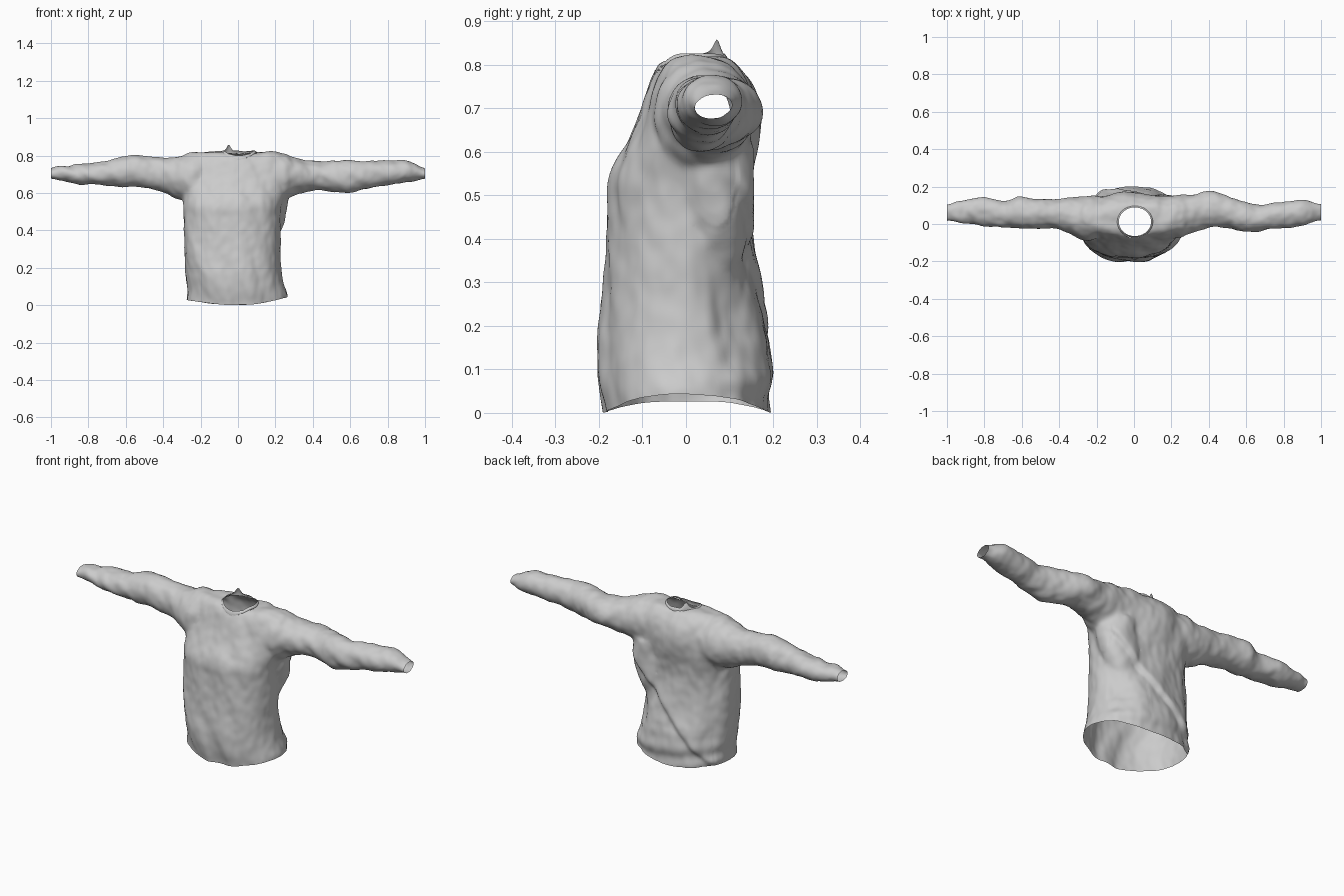
import bpy, bmesh, math
from mathutils import Vector, noise

if "Cube" in bpy.data.objects:
    bpy.data.objects.remove(bpy.data.objects["Cube"])

TAU = math.tau


def spow(v, e):
    return math.copysign(abs(v) ** e, v)


def refine(rings, steps=4):
    """Ease between the rings with a smooth curve through them."""
    out = []
    for i in range(len(rings) - 1):
        p, q = rings[i], rings[i + 1]
        o, r = rings[max(i - 1, 0)], rings[min(i + 2, len(rings) - 1)]
        for k in range(steps):
            t = k / steps
            ring = [p[0] + (q[0] - p[0]) * t]
            for j in range(1, 5):
                h = q[0] - p[0]
                m0 = (q[j] - o[j]) / (q[0] - o[0]) * h
                m1 = (r[j] - p[j]) / (r[0] - p[0]) * h
                ring.append((2*t**3 - 3*t**2 + 1) * p[j] + (t**3 - 2*t**2 + t) * m0
                            + (3*t**2 - 2*t**3) * q[j] + (t**3 - t**2) * m1)
            out.append(ring)
    return out + [rings[-1]]


def loft(bm, axis, rings, power=2.0, n=48):
    """Closed tube along an axis; ring = (position, min a, max a, min b, max b)."""
    loops = []
    for pos, a0, a1, b0, b1 in refine(rings):
        loop = []
        for i in range(n):
            t = TAU * i / n
            a = (a0 + a1) / 2 + (a1 - a0) / 2 * spow(math.cos(t), 2 / power)
            b = (b0 + b1) / 2 + (b1 - b0) / 2 * spow(math.sin(t), 2 / power)
            loop.append(bm.verts.new((pos, a, b) if axis == 'X' else (a, b, pos)))
        loops.append(loop)
    faces = []
    for p, q in zip(loops, loops[1:]):
        for i in range(n):
            j = (i + 1) % n
            faces.append(bm.faces.new((p[i], p[j], q[j], q[i])))
    faces.append(bm.faces.new(loops[0][::-1]))
    faces.append(bm.faces.new(loops[-1]))
    bmesh.ops.recalc_face_normals(bm, faces=faces)


def make_object(name, bm):
    me = bpy.data.meshes.new(name)
    bm.to_mesh(me)
    bm.free()
    ob = bpy.data.objects.new(name, me)
    bpy.context.collection.objects.link(ob)
    return ob


bm = bmesh.new()
# Torso
loft(bm, 'Z', [(-.04, -.27, .26, -.178, .182), (.03, -.275, .265, -.185, .19),
               (.08, -.27, .25, -.198, .2), (.15, -.278, .235, -.204, .198),
               (.3, -.287, .228, -.188, .163), (.45, -.292, .228, -.178, .146),
               (.54, -.292, .235, -.174, .152), (.62, -.295, .26, -.135, .166),
               (.70, -.29, .27, -.1, .166), (.76, -.28, .27, -.08, .147),
               (.80, -.26, .26, -.058, .115), (.818, -.21, .22, -.03, .085)], 2.3, 64)
# Loose bulge of cloth under the right arm
loft(bm, 'Z', [(.33, .08, .19, .03, .12), (.39, .05, .225, .01, .143), (.45, .04, .25, -.02, .15),
               (.53, .04, .265, -.04, .156), (.62, .04, .262, -.05, .158)])
# Sleeves
loft(bm, 'X', [(.15, -.06, .15, .58, .81), (.25, -.07, .158, .565, .815),
               (.30, -.05, .155, .592, .79), (.40, -.022, .175, .61, .773),
               (.48, -.02, .158, .613, .768), (.58, -.043, .123, .6, .778),
               (.64, -.04, .105, .608, .773), (.75, -.025, .113, .632, .775),
               (.88, -.017, .128, .657, .773), (.95, .008, .122, .668, .758),
               (1.03, .018, .108, .678, .722)])
loft(bm, 'X', [(-1.03, .015, .11, .672, .735), (-.90, .003, .125, .657, .748),
               (-.80, -.012, .143, .642, .758), (-.70, -.017, .123, .642, .773),
               (-.62, -.022, .148, .637, .788), (-.55, -.022, .133, .632, .804),
               (-.40, -.035, .138, .608, .788), (-.32, -.06, .142, .568, .795),
               (-.25, -.09, .148, .55, .815), (-.15, -.06, .15, .58, .81)])
source = make_object("sweater_source", bm)

# Fuse the parts into one soft skin
rm = source.modifiers.new("fuse", 'REMESH')
rm.mode = 'VOXEL'
rm.voxel_size = .009
sm = source.modifiers.new("soften", 'SMOOTH')
sm.factor = .5
sm.iterations = 16
dg = bpy.context.evaluated_depsgraph_get()
bm = bmesh.new()
bm.from_mesh(source.evaluated_get(dg).to_mesh())
bpy.data.objects.remove(source)

# Open the hem and cuffs
for co, no in (((0, 0, .03), (0, 0, -1)), ((1, 0, 0), (1, 0, 0)), ((-1, 0, 0), (-1, 0, 0))):
    bmesh.ops.bisect_plane(bm, geom=bm.verts[:] + bm.edges[:] + bm.faces[:],
                           plane_co=co, plane_no=no, clear_outer=True)

# Open the neck and round its edge
NX, NY, RX, RY = .005, .012, .095, .084
hole = [f for f in bm.faces if f.calc_center_median().z > .7 and
        math.hypot((f.calc_center_median().x - NX) / RX,
                   (f.calc_center_median().y - NY) / RY) < 1]
bmesh.ops.delete(bm, geom=hole, context='FACES')
rim = []
for v in bm.verts:
    if v.is_boundary and v.co.z > .7 and abs(v.co.x) < .2:
        r = math.hypot((v.co.x - NX) / RX, (v.co.y - NY) / RY)
        v.co.x = NX + (v.co.x - NX) / r
        v.co.y = NY + (v.co.y - NY) / r
        rim.append((math.atan2((v.co.y - NY) / RY, (v.co.x - NX) / RX), v.co.z))

# Wrinkles: diagonal creases on the sleeves, long drapes on the torso, an overhanging back fold
bm.normal_update()
moves = []
for v in bm.verts:
    x, y, z = v.co
    arm = min(1, max(0, (abs(x) - .25) / .12))
    rings = noise.noise(Vector((x * 12 + z * 9, y * 8 + x * 3, z * 8)))
    drape = noise.noise(Vector((x * 12 + z * 4, y * 10, z * 3.5)))
    fine = noise.noise(Vector((x * 28, y * 28, z * 20)))
    d = .010 * rings * arm + .010 * drape * (1 - arm) + .003 * fine
    low = max(0, 1 - z / .2)
    back = min(1, max(0, (y - .02) / .08)) * min(1, max(0, (.6 - z) / .08))
    s = (x - .24) * .71 - (z - .52) * .70
    d += back * -.011 * math.tanh(s / .012) * math.exp(-abs(s) / .06) * (1 if abs(x) < .24 else .5)
    d += .006 * low * math.sin(z * 75 + x * 9) * back
    # hollow on the right side towards the back, running down to the hem
    c = .07 + max(0, .33 - z) * .3
    if x > .05:
        d -= .022 * math.exp(-((y - c) / .045) ** 2 - ((z - .23) / .1) ** 2)
    moves.append((v, v.normal * d))
for v, m in moves:
    if abs(v.co.x) > .995:
        m.x = 0
    v.co += m
    x, y, z = v.co
    if z < .16:  # uneven hem, higher at the sides
        t = min(1, (x / .27) ** 2)
        t = t + (1 - t) * .45 * (1 - min(1, abs(y) / .17))
        v.co.z += (-.027 + t * (.03 if x < 0 else .05)) * (1 - max(z, .03) / .16)
low = min(v.co.z for v in bm.verts)
for v in bm.verts:
    if v.co.z < .16:
        v.co.z -= low * (1 - max(0, v.co.z) / .16)
for f in bm.faces:
    f.smooth = True
make_object("sweater_body", bm)

# Standing collar that rises from the neck edge, with a crumpled peak at the back
bm = bmesh.new()
loops, n = [], 72
for k in range(6):
    u = k / 5
    loop = []
    for i in range(n):
        t = TAU * i / n
        c, s = math.cos(t), math.sin(t)
        base = min(rim, key=lambda r: abs(math.remainder(r[0] - t, TAU)))[1] - .004
        flare = 1.01 - .10 * u + .03 * math.sin(math.pi * u)
        peak = .030 * math.exp(-((t - 2.25) / .2) ** 2) + .012 * math.exp(-((t - 2.4) / .5) ** 2)
        top = max(.812 + .010 * s + .003 * math.sin(5 * t) + peak, base + .012)
        loop.append(bm.verts.new((NX + RX * flare * c, NY + RY * flare * s,
                                  base + (top - base) * u)))
    loops.append(loop)
for p, q in zip(loops, loops[1:]):
    for i in range(n):
        j = (i + 1) % n
        bm.faces.new((p[i], p[j], q[j], q[i])).smooth = True
make_object("collar", bm)
